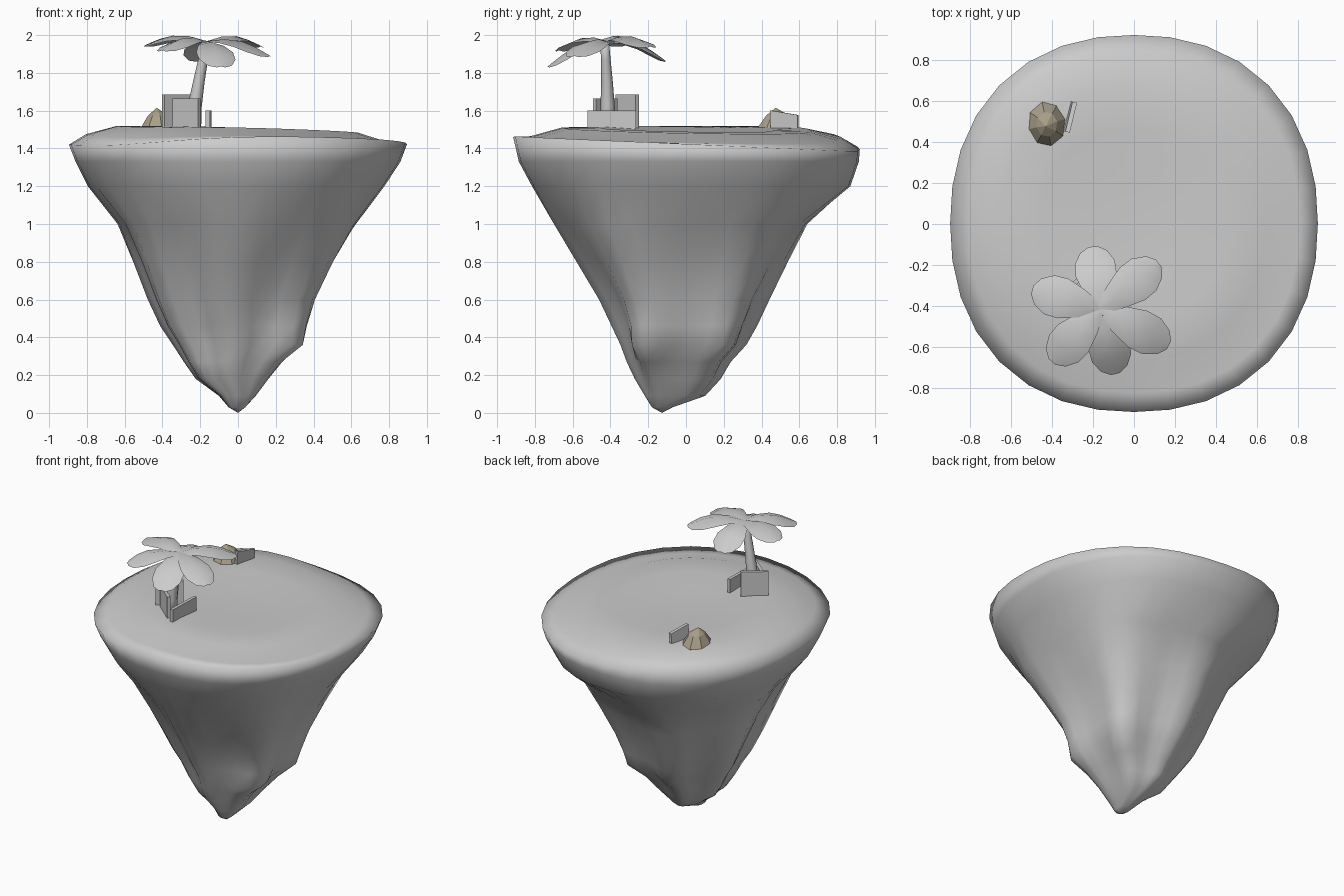
import bpy, bmesh, math
from mathutils import Vector

old = bpy.data.objects.get("Cube")
if old:
    bpy.data.objects.remove(old, do_unlink=True)


def material(name, color):
    m = bpy.data.materials.new(name)
    m.use_nodes = True
    m.diffuse_color = (*color, 1)
    m.node_tree.nodes["Principled BSDF"].inputs["Base Color"].default_value = (*color, 1)
    return m


GREY = material("pale_grey", (0.6, 0.6, 0.6))
SAND = material("sandy_stone", (0.4, 0.35, 0.25))


def finish(name, bm, mat, smooth):
    bmesh.ops.recalc_face_normals(bm, faces=bm.faces)
    mesh = bpy.data.meshes.new(name)
    bm.to_mesh(mesh)
    bm.free()
    for p in mesh.polygons:
        p.use_smooth = smooth
    mesh.materials.append(mat)
    bpy.context.collection.objects.link(bpy.data.objects.new(name, mesh))


def loft(name, rings, start, end, mat, smooth):
    """Skin closed rings of points, closing each end with a fan to a tip."""
    bm = bmesh.new()
    rows = [[bm.verts.new(p) for p in ring] for ring in rings]
    n = len(rows[0])
    for a, b in zip(rows, rows[1:]):
        for i in range(n):
            j = (i + 1) % n
            bm.faces.new((a[i], a[j], b[j], b[i]))
    for row, tip in ((rows[0], start), (rows[-1], end)):
        t = bm.verts.new(tip)
        for i in range(n):
            bm.faces.new((row[i], row[(i + 1) % n], t))
    finish(name, bm, mat, smooth)


# Island: ridged rock cone below a shallow dished top
SEG = 32
RIM = (0.895, 0.895, 0.92, 0.915)
SIDES = [  # height, reach to +x, -x, +y, -y
    (0.03, 0.04, 0.05, -0.07, 0.18),
    (0.09, 0.1, 0.1, 0.1, 0.215),
    (0.18, 0.175, 0.22, 0.18, 0.265),
    (0.27, 0.25, 0.28, 0.23, 0.305),
    (0.36, 0.34, 0.335, 0.31, 0.335),
    (0.46, 0.39, 0.4, 0.365, 0.38),
    (0.6, 0.44, 0.465, 0.43, 0.445),
    (0.8, 0.54, 0.545, 0.53, 0.565),
    (1.0, 0.655, 0.635, 0.64, 0.69),
    (1.2, 0.775, 0.795, 0.87, 0.815),
    (1.33, 0.86, 0.86, 0.915, 0.885),
]
RIDGES = (40, 105, 165, 215, 265, 325)
LUMPS = ((318, 0.36, 0.16), (42, 0.34, 0.1))  # direction, height, swell


def outline(reach, t, k=1.0, power=2.23):
    px, nx, py, ny = reach
    c, s = math.cos(t), math.sin(t)
    r = k / (abs(c) ** power + abs(s) ** power) ** (1 / power)
    return ((px - nx) / 2 + r * c * (px + nx) / 2,
            (py - ny) / 2 + r * s * (py + ny) / 2)


def gap(t, degrees):
    return abs(math.remainder(t - math.radians(degrees), math.tau))


def carve(t, z):
    """Cut valleys between ridges in the lower half and swell the lumps."""
    near = min(gap(t, r) for r in RIDGES)
    valley = math.sin(min(near / 0.52, 1) * math.pi / 2) ** 2
    k = 1 + (0.05 - 0.18 * valley) * math.sin(math.pi * min(1, z / 1.2) ** 0.7)
    for direction, height, swell in LUMPS:
        k += swell * math.exp(-(gap(t, direction) / 0.3) ** 2 - ((z - height) / 0.08) ** 2)
    return k


def corner(t):
    """One rim corner is raised and the next one lowered."""
    return (0.045 * max(0, math.cos(t - math.radians(125))) ** 6
            - 0.035 * max(0, math.cos(t - math.radians(225))) ** 6)


angles = [math.tau * i / SEG for i in range(SEG)]
rings = []
for z, *reach in SIDES:
    rings.append([(*outline(reach, t, carve(t, z) if z < 1.2 else 1), z) for t in angles])
rings.append([(*outline(RIM, t), 1.423 - 0.042 * math.sin(t) + corner(t)) for t in angles])
for scale, sink, share in ((0.9, 0.057, 0.7), (0.72, 0.01, 0.3), (0.5, 0.008, 0), (0.25, 0.02, 0)):
    ring = []
    for t in angles:
        x, y = outline(RIM, t, scale)
        ring.append((x, y, 1.51 - 0.03 * x - 0.018 * y - sink + share * corner(t)))
    rings.append(ring)
loft("island", rings, (0, -0.127, 0), (0, 0, 1.488), GREY, True)

# Palm trunk: tapered and leaning
TRUNK = [(-0.24, -0.415, 1.48, 0.044), (-0.23, -0.415, 1.62, 0.038),
         (-0.208, -0.418, 1.75, 0.031), (-0.185, -0.425, 1.87, 0.026),
         (-0.165, -0.43, 1.965, 0.022)]
loft("palm_trunk",
     [[(x + r * math.cos(math.tau * i / 8), y + r * math.sin(math.tau * i / 8), z)
       for i in range(8)] for x, y, z, r in TRUNK],
     TRUNK[0][:3], TRUNK[-1][:3], GREY, True)

# Palm leaves: broad drooping paddles with a raised middle
CROWN = Vector((-0.165, -0.415, 1.968))
LEAF = [(0, 0.028), (0.28, 0.07), (0.55, 0.1), (0.75, 0.098), (0.92, 0.065), (1, 0.022)]
TIPS = [(-0.2, -0.11, 1.865), (0.12, -0.19, 1.94), (0.17, -0.59, 1.89),
        (-0.09, -0.73, 1.835), (-0.4, -0.67, 1.92), (-0.495, -0.32, 1.945)]
for n, tip in enumerate(TIPS):
    bm = bmesh.new()
    along = Vector(tip) - CROWN
    side = along.cross(Vector((0, 0, 1))).normalized()
    rows = []
    for t, w in LEAF:
        mid = CROWN + along * t + Vector((0, 0, 0.042 * math.sin(math.pi * t)))
        droop = Vector((0, 0, -0.28 * w))
        rows.append([bm.verts.new(p) for p in
                     (mid - side * w + droop, mid, mid + side * w + droop)])
    for a, b in zip(rows, rows[1:]):
        for i in range(2):
            bm.faces.new((a[i], a[i + 1], b[i + 1], b[i]))
    finish(f"palm_leaf_{n + 1}", bm, GREY, True)


# Upright slabs set between two ground points
def slab(name, a, b, bottom, top, lean=0.0, dip=0.0):
    a, b = Vector((*a, 0)), Vector((*b, 0))
    normal = (b - a).normalized().cross(Vector((0, 0, 1)))
    bm = bmesh.new()
    bmesh.ops.create_cube(bm, size=1)
    for v in bm.verts:
        u, n, h = v.co + Vector((0.5, 0, 0.5))
        v.co = a.lerp(b, u) + normal * (n * 0.022 + lean * h)
        v.co.z = bottom + (top - bottom) * h - dip * u
    finish(name, bm, GREY, False)


slab("slab_left_of_trunk", (-0.395, -0.365), (-0.25, -0.258), 1.48, 1.685)
slab("slab_before_trunk", (-0.34, -0.37), (-0.205, -0.485), 1.48, 1.665)
slab("slab_beside_trunk", (-0.16, -0.52), (-0.15, -0.265), 1.48, 1.6)
slab("slab_by_stone", (-0.335, 0.45), (-0.3, 0.595), 1.485, 1.602, lean=0.012, dip=0.025)

# Faceted stone
stone = [[(-0.425 + k * 0.095 * math.cos(a), 0.485 + k * 0.112 * math.sin(a), z)
          for a in [math.tau * (i + 0.3) / 8 for i in range(8)]]
         for k, z in ((0.92, 1.46), (1, 1.505), (0.55, 1.575))]
loft("stone", stone, (-0.425, 0.485, 1.46), (-0.43, 0.475, 1.615), SAND, False)
